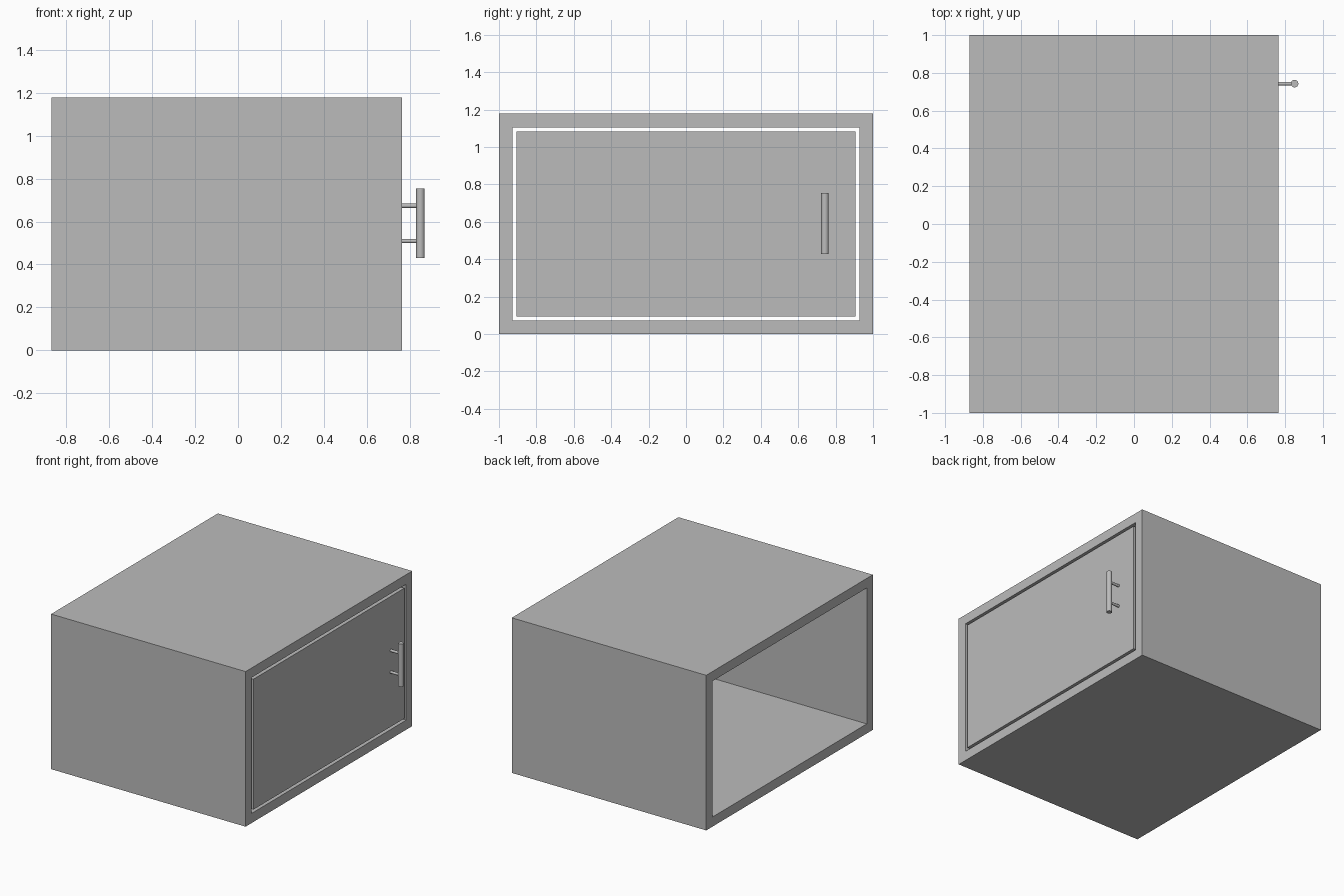
import bpy, bmesh, math
from mathutils import Matrix, Vector

default = bpy.data.objects.get("Cube")
if default:
    bpy.data.objects.remove(default, do_unlink=True)

grey = bpy.data.materials.new("plain grey")
grey.use_nodes = True
colour = (0.5, 0.5, 0.5, 1)
grey.diffuse_color = colour
grey.node_tree.nodes["Principled BSDF"].inputs["Base Color"].default_value = colour

BACK, FRONT = -0.87, 0.764      # ends of the cabinet along x
HEIGHT, WALL, GAP = 1.178, 0.073, 0.021
DOOR_THICKNESS = 0.07


def finish(name, bm):
    mesh = bpy.data.meshes.new(name)
    bm.to_mesh(mesh)
    bm.free()
    mesh.materials.append(grey)
    obj = bpy.data.objects.new(name, mesh)
    bpy.context.collection.objects.link(obj)
    return obj


def box_mesh(low, high):
    low, high = Vector(low), Vector(high)
    bm = bmesh.new()
    place = Matrix.Translation((low + high) / 2) @ Matrix.Diagonal((*(high - low), 1))
    bmesh.ops.create_cube(bm, size=1, matrix=place)
    return bm


def rod(name, start, end, radius):
    start, end = Vector(start), Vector(end)
    axis = end - start
    turn = axis.to_track_quat("Z", "Y").to_matrix().to_4x4()
    bm = bmesh.new()
    bmesh.ops.create_cone(bm, cap_ends=True, segments=32, radius1=radius, radius2=radius,
                          depth=axis.length, matrix=Matrix.Translation((start + end) / 2) @ turn)
    for face in bm.faces:
        face.smooth = len(face.verts) == 4
    for edge in bm.edges:
        edge.smooth = all(face.smooth for face in edge.link_faces)
    return finish(name, bm)


# Cabinet shell: a box hollowed from end to end
bm = box_mesh((BACK, -1, 0), (FRONT, 1, HEIGHT))
ends = [f for f in bm.faces if abs(f.normal.x) > 0.9]
bmesh.ops.inset_individual(bm, faces=ends, thickness=WALL, use_even_offset=True)
rims = list({e for f in ends for e in f.edges})
bmesh.ops.delete(bm, geom=ends, context="FACES_ONLY")
bmesh.ops.bridge_loops(bm, edges=rims)
bmesh.ops.recalc_face_normals(bm, faces=bm.faces)
finish("cabinet_shell", bm)

# Door set flush in the opening with an even gap
edge = WALL + GAP
finish("door", box_mesh((FRONT - DOOR_THICKNESS, edge - 1, edge),
                        (FRONT, 1 - edge, HEIGHT - edge)))

# Upright bar handle on two posts
bar_x, bar_y, middle = 0.85, 0.743, 0.591
rod("handle_bar", (bar_x, bar_y, middle - 0.162), (bar_x, bar_y, middle + 0.162), 0.02)
for label, side in (("lower", -1), ("upper", 1)):
    z = middle + side * 0.082
    rod(f"{label}_handle_post", (FRONT, bar_y, z), (bar_x, bar_y, z), 0.01)
